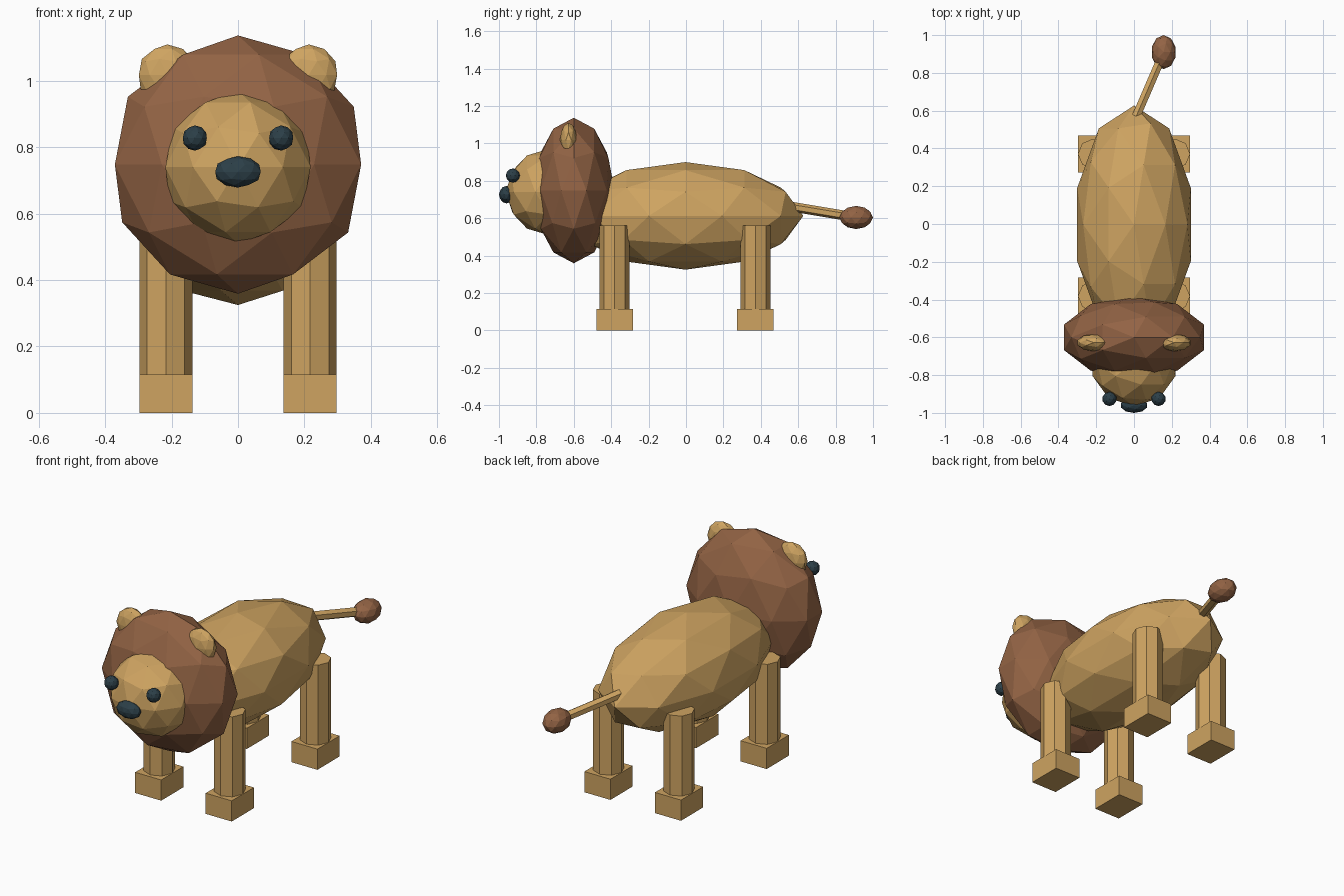
import bpy
from mathutils import Vector

if "Cube" in bpy.data.objects:
    bpy.data.objects.remove(bpy.data.objects["Cube"])


def material(name, rgb):
    m = bpy.data.materials.new(name)
    m.diffuse_color = (*rgb, 1)
    m.use_nodes = True
    m.node_tree.nodes["Principled BSDF"].inputs["Base Color"].default_value = m.diffuse_color
    return m


TAN = material("tan", (0.62, 0.37, 0.12))
BROWN = material("brown", (0.29, 0.125, 0.058))
DARK = material("dark", (0.025, 0.05, 0.065))


def finish(name, mat, scale=(1, 1, 1)):
    ob = bpy.context.object
    ob.name = name
    ob.scale = scale
    ob.data.materials.append(mat)
    return ob


def blob(name, centre, radii, mat):
    """Faceted ellipsoid."""
    bpy.ops.mesh.primitive_ico_sphere_add(subdivisions=2, radius=1, location=centre)
    return finish(name, mat, radii)


def rod(name, start, end, radius, sides, mat):
    """Prism between two points."""
    a, b = Vector(start), Vector(end)
    d = b - a
    bpy.ops.mesh.primitive_cylinder_add(vertices=sides, radius=radius, depth=d.length,
                                        location=(a + b) / 2)
    ob = finish(name, mat)
    ob.rotation_euler = d.to_track_quat('Z', 'Y').to_euler()
    return ob


# Body, mane and head
blob("body", (0, -0.003, 0.6125), (0.316, 0.63, 0.2875), TAN)
blob("mane", (0, -0.60, 0.748), (0.39, 0.218, 0.389), BROWN)
blob("head", (0, -0.735, 0.74), (0.23, 0.23, 0.23), TAN)

# Face and ears
blob("nose", (0, -0.96, 0.726), (0.072, 0.04, 0.047), DARK)
for side, s in (("left", -1), ("right", 1)):
    blob(f"{side}_eye", (0.13 * s, -0.926, 0.828), (0.038, 0.038, 0.038), DARK)
    blob(f"{side}_ear", (0.213 * s, -0.628, 1.018), (0.09, 0.046, 0.092), TAN)

# Legs with block feet
for end, y in (("front", -0.382), ("back", 0.371)):
    for side, s in (("left", -1), ("right", 1)):
        x = 0.217 * s
        bpy.ops.mesh.primitive_cylinder_add(vertices=8, radius=0.08, depth=0.46,
                                            location=(x, y, 0.33))
        finish(f"{end}_{side}_leg", TAN)
        bpy.ops.mesh.primitive_cube_add(size=1, location=(x, y, 0.0575))
        finish(f"{end}_{side}_foot", TAN, (0.16, 0.195, 0.115))

# Tail with tuft
rod("tail", (0.003, 0.55, 0.664), (0.158, 0.91, 0.604), 0.026, 6, TAN)
blob("tail_tuft", (0.157, 0.91, 0.604), (0.066, 0.09, 0.062), BROWN)
